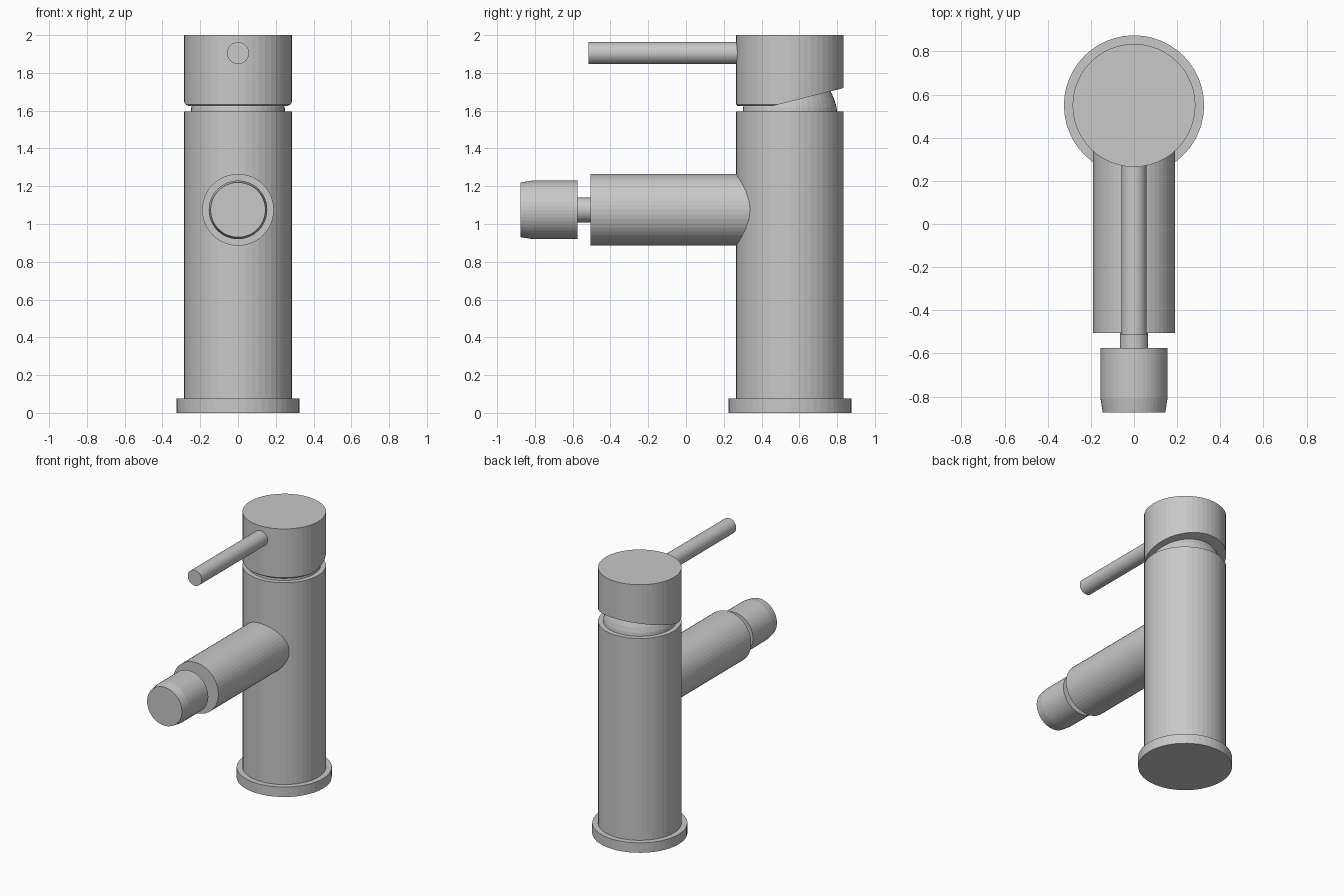
import bpy
import bmesh
import math
from mathutils import Matrix, Vector

cube = bpy.data.objects.get("Cube")
if cube:
    bpy.data.objects.remove(cube, do_unlink=True)

steel = bpy.data.materials.new("brushed grey metal")
steel.use_nodes = True
grey = (0.58, 0.58, 0.58, 1)
steel.diffuse_color = grey
steel.node_tree.nodes["Principled BSDF"].inputs["Base Color"].default_value = grey

SIDES = 48
AXIS_Y = 0.55     # depth of the upright column
SPOUT_Z = 1.075
LEVER_Z = 1.905


def turned(name, profile, place, cut=None):
    """Solid of revolution from (radius, distance along axis) pairs."""
    bm = bmesh.new()
    rings = []
    for r, h in profile:
        rings.append([bm.verts.new((r * math.cos(a), r * math.sin(a), h))
                      for a in (math.tau * i / SIDES for i in range(SIDES))])
    for low, high in zip(rings, rings[1:]):
        for i in range(SIDES):
            j = (i + 1) % SIDES
            bm.faces.new((low[i], low[j], high[j], high[i]))
    bm.faces.new(rings[0][::-1])
    bm.faces.new(rings[-1])
    bm.transform(place)
    if cut:
        point, normal = cut
        res = bmesh.ops.bisect_plane(bm, geom=bm.verts[:] + bm.edges[:] + bm.faces[:],
                                     plane_co=point, plane_no=normal, clear_outer=True)
        edges = [e for e in res["geom_cut"] if isinstance(e, bmesh.types.BMEdge)]
        bmesh.ops.holes_fill(bm, edges=edges, sides=0)
    bmesh.ops.recalc_face_normals(bm, faces=bm.faces[:])
    mesh = bpy.data.meshes.new(name)
    bm.to_mesh(mesh)
    bm.free()
    mesh.materials.append(steel)
    obj = bpy.data.objects.new(name, mesh)
    bpy.context.collection.objects.link(obj)
    return obj


upright = Matrix.Translation((0, AXIS_Y, 0))


def forward(z):
    """Axis running along y at height z."""
    return Matrix.Translation((0, 0, z)) @ Matrix.Rotation(-math.pi / 2, 4, "X")


# Upright column
turned("base_flange", [(0.325, 0), (0.325, 0.075)], upright)
turned("column", [(0.285, 0.07), (0.285, 1.595)], upright)

# Rounded cartridge dome below the handle
dome = [(0.25, 1.59), (0.247, 1.62), (0.237, 1.655), (0.222, 1.69),
        (0.2, 1.725), (0.17, 1.755)]
turned("cartridge_dome", dome, upright)

# Handle cap with its underside sloping up to the back
slope = Vector((0, 0.095, -0.375)).normalized()
turned("handle_cap", [(0.278, 1.625), (0.285, 1.633), (0.285, 2.0)], upright,
       cut=((0, 0.46, 1.625), slope))

# Lever rod
turned("lever", [(0.058, -0.515), (0.058, 0.3)], forward(LEVER_Z))

# Spout, swivel neck and nozzle
turned("spout", [(0.19, -0.505), (0.19, 0.45)], forward(SPOUT_Z))
turned("swivel_neck", [(0.066, -0.58), (0.066, -0.5)], forward(SPOUT_Z))
turned("nozzle", [(0.145, -0.875), (0.155, -0.81), (0.155, -0.575)], forward(SPOUT_Z))
